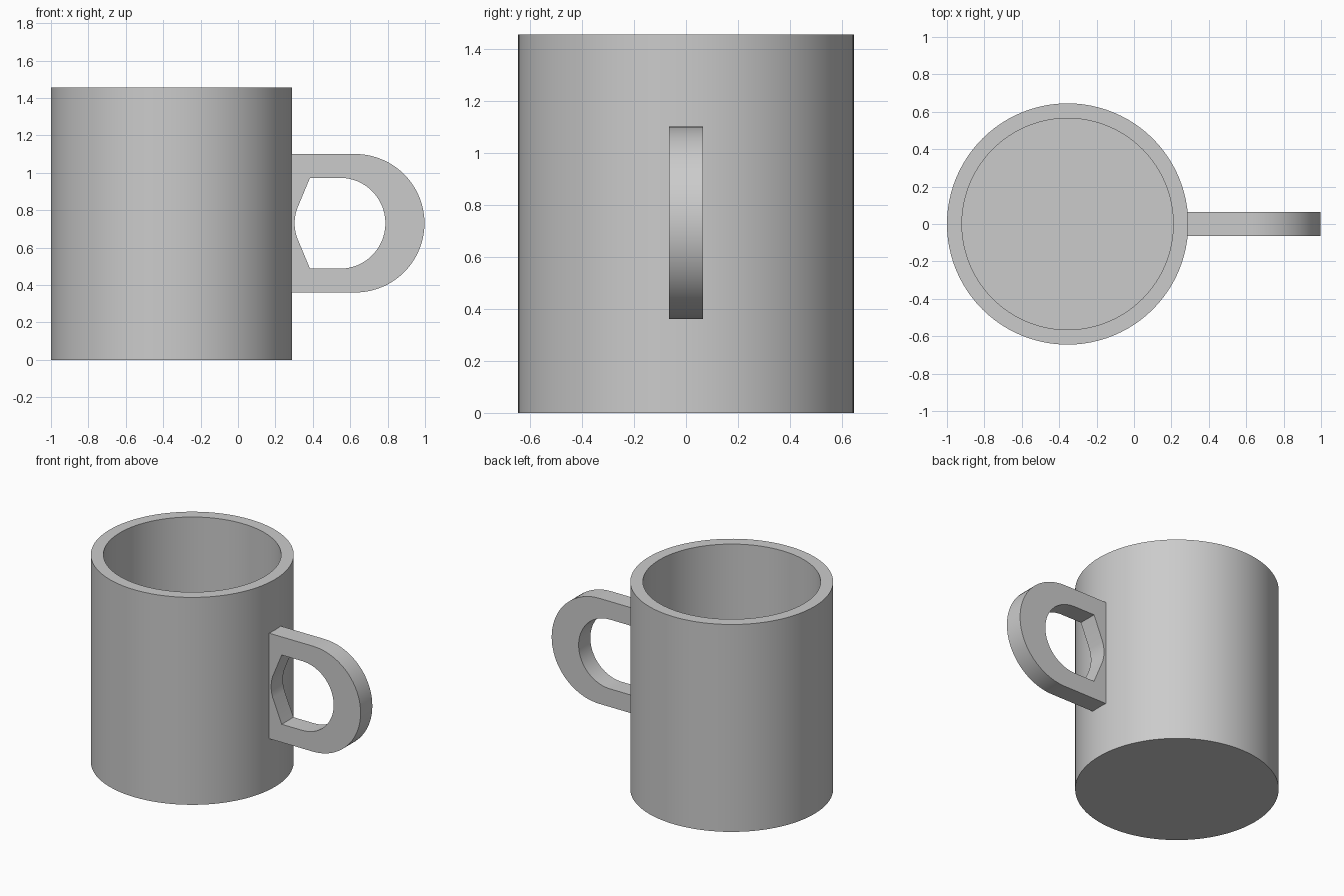
import bpy
import bmesh
from math import sin, cos, pi, radians
from mathutils import Vector

cube = bpy.data.objects.get("Cube")
if cube:
    bpy.data.objects.remove(cube, do_unlink=True)

CUP_X, RADIUS, HEIGHT = -0.355, 0.645, 1.455
INNER_RADIUS, FLOOR = 0.565, 0.08
HANDLE_Z, HALF_WIDTH = 0.73, 0.065

# Single grey material
grey = bpy.data.materials.new("plain grey")
grey.use_nodes = True
colour = (0.6, 0.6, 0.6, 1)
grey.diffuse_color = colour
grey.node_tree.nodes["Principled BSDF"].inputs["Base Color"].default_value = colour


def finish(bm, name):
    bmesh.ops.recalc_face_normals(bm, faces=bm.faces[:])
    mesh = bpy.data.meshes.new(name)
    bm.to_mesh(mesh)
    bm.free()
    mesh.materials.append(grey)
    obj = bpy.data.objects.new(name, mesh)
    bpy.context.collection.objects.link(obj)
    bpy.ops.object.select_all(action="DESELECT")
    obj.select_set(True)
    bpy.context.view_layer.objects.active = obj
    bpy.ops.object.shade_smooth_by_angle(angle=radians(30))
    return obj


def arc(x, radius, start, end, steps):
    """Points of an arc around the handle's centre height."""
    angles = [start + (end - start) * i / steps for i in range(steps + 1)]
    return [(x + radius * cos(a), HANDLE_Z + radius * sin(a)) for a in angles]


def add_loop(bm, points):
    verts = [bm.verts.new((x, -HALF_WIDTH, z)) for x, z in points]
    return [bm.edges.new((v, verts[i - 1])) for i, v in enumerate(verts)]


# Cup body: wall, rim and floor as one turned profile
bm = bmesh.new()
profile = [(0, 0), (RADIUS, 0), (RADIUS, HEIGHT),
           (INNER_RADIUS, HEIGHT), (INNER_RADIUS, FLOOR), (0, FLOOR)]
verts = [bm.verts.new((r, 0, z)) for r, z in profile]
edges = [bm.edges.new(pair) for pair in zip(verts, verts[1:])]
bmesh.ops.spin(bm, geom=verts + edges, cent=(0, 0, 0), axis=(0, 0, 1),
               angle=2 * pi, steps=96)
bmesh.ops.remove_doubles(bm, verts=bm.verts[:], dist=0.0001)
finish(bm, "cup_body").location.x = CUP_X

# Handle: rounded plate with an opening, its root sunk into the wall
bm = bmesh.new()
outer = [(0.25, HANDLE_Z - 0.37)] + arc(0.627, 0.37, -pi / 2, pi / 2, 40) + [(0.25, HANDLE_Z + 0.37)]
root = [(0.385, 0.243), (0.315, 0.075), (0.307, 0.045), (0.303, 0.015)]
opening = arc(0.545, 0.243, -pi / 2, pi / 2, 40)
opening += [(x, HANDLE_Z + z) for x, z in root]
opening += [(x, HANDLE_Z - z) for x, z in reversed(root)]
edges = add_loop(bm, outer) + add_loop(bm, opening)
bmesh.ops.triangle_fill(bm, edges=edges, use_beauty=True)
result = bmesh.ops.extrude_face_region(bm, geom=bm.faces[:])
moved = [g for g in result["geom"] if isinstance(g, bmesh.types.BMVert)]
bmesh.ops.translate(bm, verts=moved, vec=Vector((0, 2 * HALF_WIDTH, 0)))
finish(bm, "handle")
